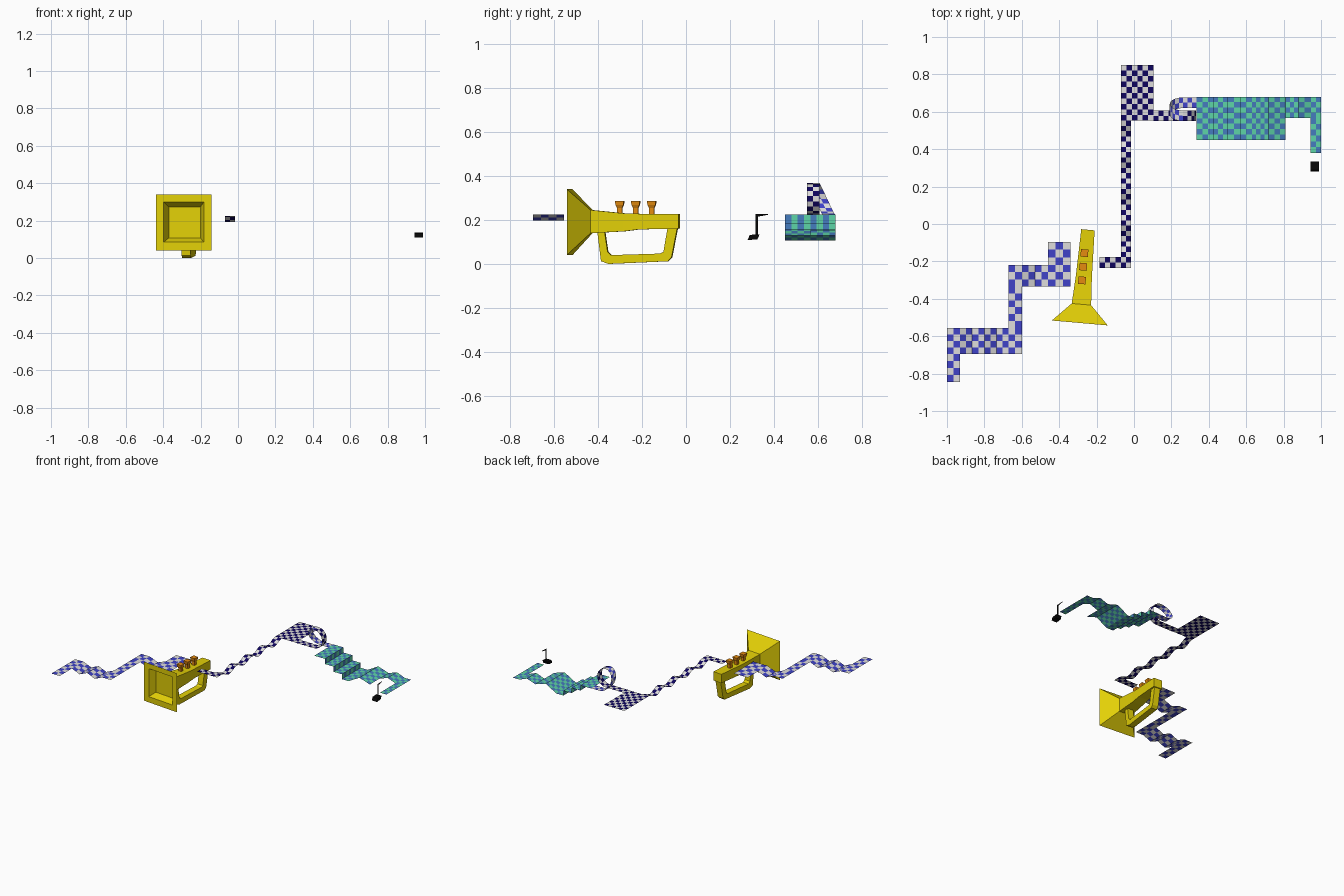
import bpy, bmesh, math
from mathutils import Vector as V

if "Cube" in bpy.data.objects:
    bpy.data.objects.remove(bpy.data.objects["Cube"])


def mat(name, *rgb):
    m = bpy.data.materials.new(name)
    m.diffuse_color = (*rgb, 1)
    m.use_nodes = True
    m.node_tree.nodes["Principled BSDF"].inputs["Base Color"].default_value = m.diffuse_color
    return m


BRASS = mat("brass yellow", .77, .63, .002)
ORANGE = mat("valve orange", .78, .26, .005)
GREY = mat("pale grey", .74, .73, .72)
BLUE = mat("bright blue", .05, .055, .58)
NAVY = mat("navy", .004, .001, .11)
TEAL = mat("sea green", .11, .66, .39)
STEEL = mat("mid blue", .06, .2, .52)
BLACK = mat("black", .002, .002, .002)


def finish(name, bm, mats):
    me = bpy.data.meshes.new(name)
    bm.to_mesh(me)
    bm.free()
    ob = bpy.data.objects.new(name, me)
    bpy.context.collection.objects.link(ob)
    for m in mats:
        me.materials.append(m)
    return ob


def ribbon(name, path, across, cols, mats, phase=0):
    """Thin checkered sheet: one row per path step, cols squares across."""
    bm = bmesh.new()
    rows = [[bm.verts.new(V(p) + V(across) * (c / cols)) for c in range(cols + 1)] for p in path]
    for i in range(len(path) - 1):
        for j in range(cols):
            f = bm.faces.new((rows[i][j], rows[i + 1][j], rows[i + 1][j + 1], rows[i][j + 1]))
            f.normal_update()
            if f.normal.z < 0 and "loop" not in name:
                f.normal_flip()
            f.material_index = (i + j + phase) % 2
    return finish(name, bm, mats)


def line(pts, cell):
    """Split a polyline into checker-sized steps."""
    out = [V(pts[0])]
    for a, b in zip(pts, pts[1:]):
        a, b = V(a), V(b)
        n = max(1, round((b - a).length / cell))
        out += [a.lerp(b, k / n) for k in range(1, n + 1)]
    return out


def wave(a, b, cell, periods, depth):
    """Straight run dipping below its ends in a cosine wave."""
    pts = line([a, b], cell)
    n = len(pts) - 1
    for k, p in enumerate(pts):
        p.z -= depth / 2 * (1 - math.cos(2 * math.pi * periods * k / n))
    return pts


def loft(name, rings, m):
    """Closed solid through a list of four-point rings."""
    bm = bmesh.new()
    rs = [[bm.verts.new(p) for p in r] for r in rings]
    for a, b in zip(rs, rs[1:]):
        for k in range(4):
            bm.faces.new((a[k], a[k - 1], b[k - 1], b[k]))
    bm.faces.new(rs[0])
    bm.faces.new(rs[-1])
    bmesh.ops.recalc_face_normals(bm, faces=bm.faces)
    return finish(name, bm, [m])


def place(ob):
    ob.location = (-.268, -.28, 0)
    ob.rotation_euler.z = math.radians(-5)


# Trumpet: recessed square bell and tapering body in one loft (y, half width, z low, z high)
def ring_y(y, h, z0, z1):
    return [(-h, y, z0), (h, y, z0), (h, y, z1), (-h, y, z1)]


sections = [(-.20, .085, .107, .273), (-.25, .108, .084, .300), (-.25, .15, .04, .34),
            (-.15, .052, .14, .245), (0, .043, .148, .23), (.07, .041, .157, .228), (.25, .036, .16, .228)]
place(loft("trumpet_body", [ring_y(*s) for s in sections], BRASS))

# Handle tube below the body, from outer and inner outlines in y, z
outer = [(.25, .20), (.217, .03), (.20, .012), (-.07, 0), (-.105, .012), (-.123, .155)]
inner = [(.20, .17), (.18, .055), (.165, .047), (-.06, .04), (-.075, .055), (-.09, .155)]
place(loft("trumpet_handle", [[(-.024, *o), (.024, *o), (.024, *i), (-.024, *i)]
                              for o, i in zip(outer, inner)], BRASS))

# Three valves with flared caps
for k in range(3):
    y = -.022 + .073 * k
    rings = [[(-h - .008, y - h, z), (h - .008, y - h, z), (h - .008, y + h, z), (-h - .008, y + h, z)]
             for z, h in ((.215, .012), (.255, .012), (.268, .018), (.285, .02))]
    place(loft(f"valve_{k + 1}", rings, ORANGE))

# Blue ribbon, left
Z, c = .225, .0355
bg = [BLUE, GREY]
ribbon("blue_tail", line([(-1, -.845, Z), (-1, -.695, Z)], c), (.07, 0, 0), 2, bg)
ribbon("blue_run_1", line([(-1, -.695, Z), (-.93, -.695, Z)], c)
       + wave((-.93, -.695, Z), (-.67, -.695, Z), c * .93, 2, .027)[1:]
       + line([(-.67, -.695, Z), (-.60, -.695, Z)], c)[1:], (0, .14, 0), 4, bg)
ribbon("blue_link", line([(-.67, -.555, Z), (-.67, -.335, Z)], c), (.07, 0, 0), 2, bg, 1)
ribbon("blue_run_2", line([(-.67, -.335, Z), (-.60, -.335, Z)], c)
       + wave((-.60, -.335, Z), (-.46, -.335, Z), c, 1, .027)[1:]
       + line([(-.46, -.335, Z), (-.34, -.335, Z)], .039)[1:], (0, .116, 0), 3, bg)
ribbon("blue_head", line([(-.46, -.22, Z), (-.46, -.095, Z)], .04), (.12, 0, 0), 3, bg, 1)

# Navy ribbon, middle
c = .0285
ng = [NAVY, GREY]
ribbon("navy_tail", line([(-.185, -.235, Z), (-.07, -.235, Z)], c), (0, .058, 0), 2, ng)
ribbon("navy_run", line([(-.07, -.235, Z), (-.07, -.177, Z)], c)
       + wave((-.07, -.177, Z), (-.07, .553, Z), c, 4, .032)[1:], (.055, 0, 0), 2, ng)
ribbon("navy_block", line([(-.07, .553, Z), (-.07, .85, Z)], c), (.175, 0, 0), 6, ng)

# Vertical loop: rises in navy, then falls in blue while shifting back
cx, r, y0, shift = .262, .071, .55, .07


def loop_pt(deg):
    t = max(0, (deg - 90) / 180)
    a = math.radians(deg)
    return V((cx + r * math.cos(a), y0 + shift * t * t * (3 - 2 * t), Z + r + r * math.sin(a)))


w = (0, .057, 0)
ribbon("navy_loop_rise", line([(.105, y0, Z), (cx, y0, Z)], c)
       + [loop_pt(d) for d in range(-70, 91, 20)], w, 2, ng)
ribbon("blue_loop_fall", [loop_pt(d) for d in range(90, 271, 18)]
       + line([(cx, y0 + shift, Z), (.335, y0 + shift, Z)], c)[1:], w, 2, bg)

# Sea green ribbon: stairs down, then a rise over a hump
c = .029
ts = [TEAL, STEEL]
stairs = [(.335, .225), (.425, .225), (.425, .185), (.50, .185), (.50, .145),
          (.57, .145), (.57, .107), (.63, .107), (.72, .158), (.81, .13)]
ribbon("green_stairs", line([(x, .45, z) for x, z in stairs], c), (0, .23, 0), 8, ts)
rise = [(.81, .13), (.88, .155), (.945, .13), (1, .13)]
ribbon("green_rise", line([(x, .567, z) for x, z in rise], c), (0, .113, 0), 4, ts)
ribbon("green_tail", line([(.945, .38, .13), (.945, .567, .13)], c), (.055, 0, 0), 2, ts)

# Music note: block head, paper-thin stem and flag
loft("note_head", [[(x, .28, .108), (x, .325, .112), (x, .335, .135), (x, .29, .132)]
                   for x in (.945, .99)], BLACK)
loft("note_stem", [[(x, .315, .12), (x, .328, .12), (x, .328, .226), (x, .315, .226)]
                   for x in (.968, .9685)], BLACK)
loft("note_flag", [[(x, .328, .215), (x, .372, .223), (x, .372, .228), (x, .328, .226)]
                   for x in (.968, .9685)], BLACK)
